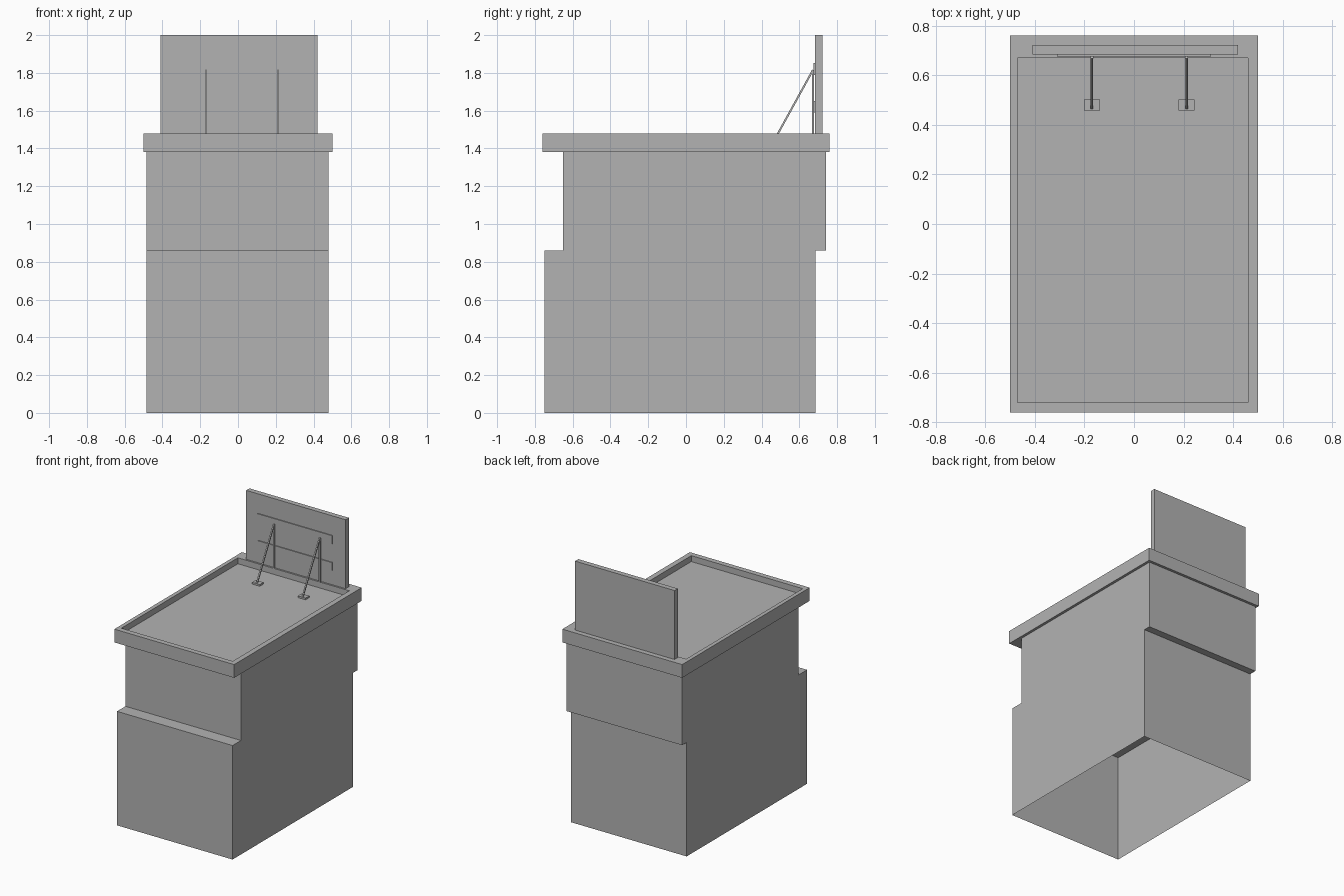
import bpy
import bmesh
from mathutils import Vector

cube = bpy.data.objects.get("Cube")
if cube:
    bpy.data.objects.remove(cube, do_unlink=True)

# Single grey colour
GREY = (0.45, 0.45, 0.45, 1.0)
grey = bpy.data.materials.new("plain_grey")
grey.diffuse_color = GREY
grey.use_nodes = True
grey.node_tree.nodes["Principled BSDF"].inputs["Base Color"].default_value = GREY


def finish(name, bm):
    bmesh.ops.recalc_face_normals(bm, faces=bm.faces)
    mesh = bpy.data.meshes.new(name)
    bm.to_mesh(mesh)
    bm.free()
    mesh.materials.append(grey)
    obj = bpy.data.objects.new(name, mesh)
    bpy.context.scene.collection.objects.link(obj)
    return obj


def box_mesh(x, y, z):
    """Box between the given (low, high) ranges."""
    bm = bmesh.new()
    bmesh.ops.create_cube(bm, size=1)
    for v in bm.verts:
        v.co = [r[0] if c < 0 else r[1] for c, r in zip(v.co, (x, y, z))]
    return bm


def box(name, x, y, z):
    return finish(name, box_mesh(x, y, z))


def strut(name, start, end, width):
    """Square bar between two points."""
    start, end = Vector(start), Vector(end)
    h = width / 2
    length = (end - start).length
    obj = box(name, (-h, h), (-h, h), (0, length))
    obj.location = start
    obj.rotation_euler = (end - start).to_track_quat("Z", "Y").to_euler()
    return obj


# Cabinet body: stepped side outline pulled across the width, open underneath
LEFT, RIGHT = 0.48, -0.485
outline = [(-0.75, 0), (-0.75, 0.86), (-0.65, 0.86), (-0.65, 1.38),
           (0.74, 1.38), (0.74, 0.86), (0.685, 0.86), (0.685, 0)]
bm = bmesh.new()
side = bm.faces.new([bm.verts.new((RIGHT, y, z)) for y, z in outline])
new = bmesh.ops.extrude_face_region(bm, geom=[side], use_keep_orig=True)["geom"]
bmesh.ops.translate(bm, vec=(LEFT - RIGHT, 0, 0),
                    verts=[g for g in new if isinstance(g, bmesh.types.BMVert)])
bmesh.ops.recalc_face_normals(bm, faces=bm.faces)
under = [f for f in bm.faces if f.calc_center_median().z < 0.01]
bmesh.ops.delete(bm, geom=under, context="FACES")
finish("cabinet_body", bm)

# Shelf closing the inside of the lower cabinet
box("inner_shelf", (RIGHT, LEFT), (-0.75, 0.685), (0.82, 0.85))

# Worktop: slab with a sunken tray
bm = box_mesh((-0.5, 0.5), (-0.76, 0.76), (1.38, 1.48))
top = max(bm.faces, key=lambda f: f.calc_center_median().z)
bmesh.ops.inset_region(bm, faces=[top], thickness=0.03)
for v in top.verts:
    v.co.x = 0.46 if v.co.x > 0 else -0.47
    v.co.y = 0.67 if v.co.y > 0 else -0.72
floor = bmesh.ops.extrude_face_region(bm, geom=[top])["geom"]
bmesh.ops.translate(bm, vec=(0, 0, -0.045),
                    verts=[g for g in floor if isinstance(g, bmesh.types.BMVert)])
if top.is_valid:
    bmesh.ops.delete(bm, geom=[top], context="FACES_ONLY")
finish("worktop_tray", bm)

# Upright back panel with two cross bars
box("back_panel", (-0.41, 0.42), (0.683, 0.722), (1.48, 2.0))
box("lower_cross_bar", (-0.31, 0.31), (0.676, 0.684), (1.59, 1.65))
box("upper_cross_bar", (-0.31, 0.31), (0.676, 0.684), (1.79, 1.853))

# Supports: upright, sloping brace and foot on each side
for label, x in (("right", -0.17), ("left", 0.212)):
    box(label + "_upright", (x - 0.006, x + 0.006), (0.667, 0.677), (1.478, 1.81))
    strut(label + "_brace", (x, 0.467, 1.443), (x, 0.672, 1.815), 0.01)
    box(label + "_foot", (x - 0.032, x + 0.032), (0.457, 0.502), (1.433, 1.448))
